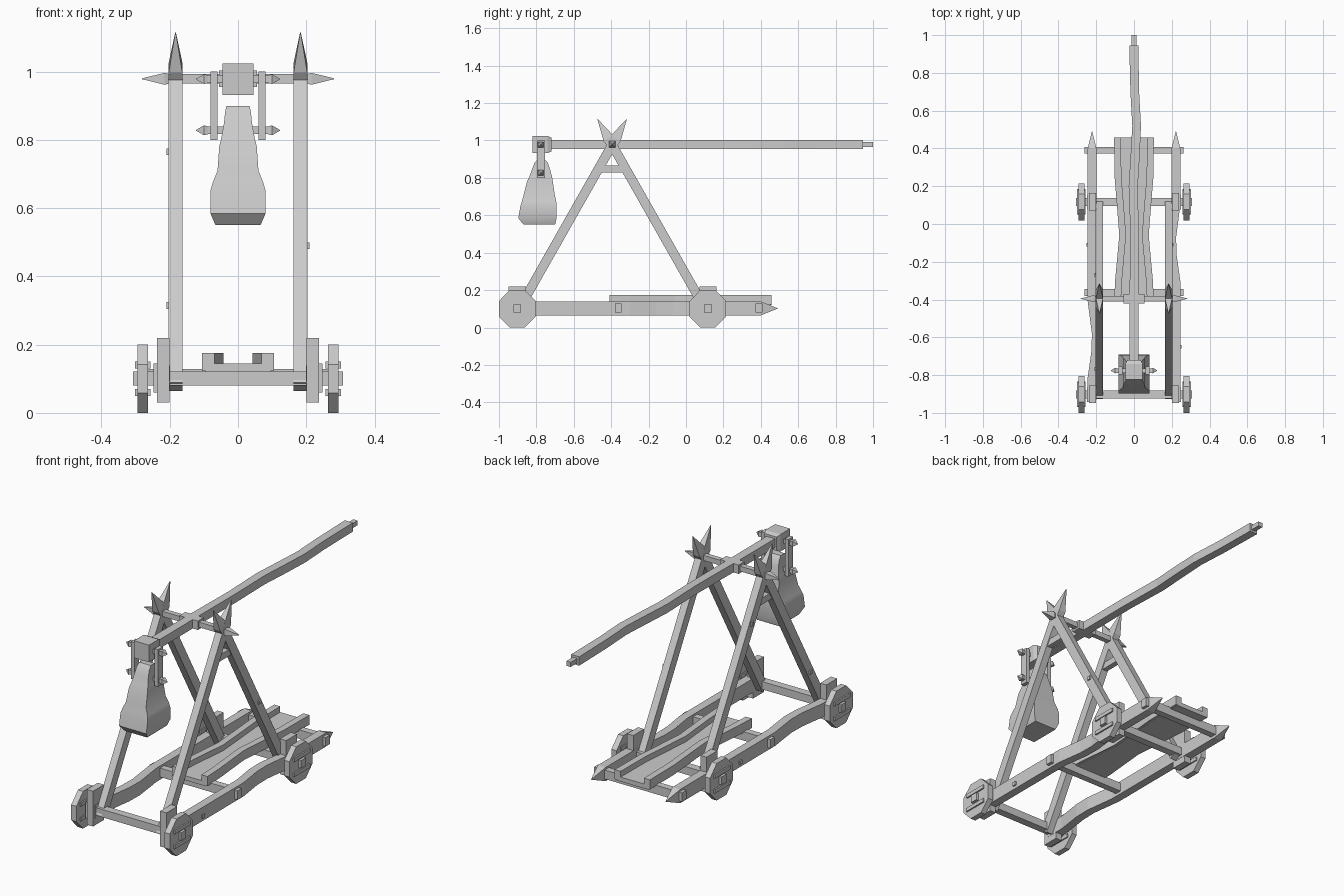
import bpy, bmesh, math
from mathutils import Vector

if "Cube" in bpy.data.objects:
    bpy.data.objects.remove(bpy.data.objects["Cube"])

X, Y, Z = Vector((1, 0, 0)), Vector((0, 1, 0)), Vector((0, 0, 1))


def loft(name, rings):
    """Closed skin through rings of points, capped at both ends."""
    bm = bmesh.new()
    vs = [[bm.verts.new(p) for p in r] for r in rings]
    n = len(vs[0])
    for a, b in zip(vs, vs[1:]):
        for i in range(n):
            j = (i + 1) % n
            bm.faces.new((a[i], a[j], b[j], b[i]))
    bm.faces.new(vs[0][::-1])
    bm.faces.new(vs[-1])
    bmesh.ops.recalc_face_normals(bm, faces=bm.faces)
    me = bpy.data.meshes.new(name)
    bm.to_mesh(me)
    bm.free()
    ob = bpy.data.objects.new(name, me)
    bpy.context.collection.objects.link(ob)
    return ob


def bar(name, stations, u, v):
    """Rectangular timber: stations are (centre, half width on u, half width on v)."""
    return loft(name, [[Vector(c) + u * a * s + v * b * t
                        for s, t in ((-1, -1), (1, -1), (1, 1), (-1, 1))]
                       for c, a, b in stations])


def box(name, x0, x1, y0, y1, z0, z1):
    c = ((x0 + x1) / 2, (y0 + y1) / 2)
    h = (abs(x1 - x0) / 2, abs(y1 - y0) / 2)
    return bar(name, [((*c, z0), *h), ((*c, z1), *h)], X, Y)


def spiked_pin(name, y, z, half, shoulder, r):
    xs = ((-half, .001), (-shoulder, r * 1.25), (-shoulder + .012, r),
          (shoulder - .012, r), (shoulder, r * 1.25), (half, .001))
    bar(name, [((x, y, z), w, w) for x, w in xs], Y, Z)


PIVOT = Vector((0, -.395, .977))
AXLES = (-.902, .117)

# wheels, axles and their brackets
for y in AXLES:
    box("axle", -.308, .308, y - .021, y + .021, .08, .122)
    for s in (-1, 1):
        k = 1 / math.cos(math.pi / 8)
        ring = [(.098 * k * math.cos((i + .5) * math.pi / 4),
                 .1 * k * math.sin((i + .5) * math.pi / 4)) for i in range(8)]
        loft("wheel", [[(s * x, y + a, .1 + b) for a, b in ring] for x in (.263, .294)])
        for z in (.06, .14):
            box("wheel_batten", s * .256, s * .302, y - .067, y + .067, z - .01, z + .01)
        box("axle_bracket", s * .2, s * .237, y - .046, y + .046, .03, .22)
        box("axle_spacer", s * .237, s * .248, y - .04, y + .04, .06, .145)

# side rails with a bend and pointed rear ends
for s, bend in ((1, -.1), (-1, -.61)):
    st = [(-.93, 0), (bend - .2, 0), (bend - .06, .02), (bend + .03, .022),
          (bend + .2, 0), (.4, 0)]
    stations = [((s * (.222 - d), y, .102), .023, .037) for y, d in st]
    stations.append(((s * .222, .49, .102), .001, .001))
    bar("side_rail", stations, X, Z)

# cross beams with through tenons
for y in (-.362, .39):
    box("cross_beam", -.262, .262, y - .018, y + .018, .08, .128)

# trough: floor and two bent side walls
trough = [(-.41, .105), (-.3, .1), (-.06, .078), (.12, .092), (.25, .103), (.458, .105)]
bar("trough_floor", [((0, y, .132), w - .01, .012) for y, w in trough], X, Z)
for s in (-1, 1):
    bar("trough_wall", [((s * (w - .018), y, .149), .018, .026) for y, w in trough], X, Z)

# crossed A-frame legs with sharpened tops, tie blocks
for s in (-1, 1):
    top = PIVOT + X * s * .183
    for d in (-1, 1):
        up = Vector((0, d * .567, 1)).normalized()
        side = X.cross(up)
        bar("frame_leg", [(top - up * 1.035, .02, .025), (top, .02, .025),
                          (top + up * .04, .02, .03),
                          (top + up * .158, .001, .001)], X, side)
    bar("frame_tie", [((s * .183, -.395, .83), .015, .066),
                      ((s * .183, -.395, .865), .015, .045)], X, Y)

# pegs on legs and rails
for x, y, z in ((.204, -.11, .49), (-.204, -.27, .765), (-.204, -.768, .315),
                (.246, -.65, .092), (-.246, -.11, .092)):
    box("peg", x - .006, x + .006, y - .01, y + .01, z - .01, z + .01)

# pivot shaft and collar
spiked_pin("pivot_shaft", PIVOT.y, .979, .282, .215, .014)
box("pivot_collar", -.055, .055, -.42, -.37, .955, 1.003)

# throwing arm
arm = [(-.76, 0, .025), (-.4, 0, .024), (-.05, .003, .022), (.2, -.004, .024),
       (.36, .006, .024), (.52, .014, .023), (.7, .004, .023), (.945, -.001, .024)]
bar("throwing_arm", [((x, y, .979), w, .024) for y, x, w in arm], X, Z)
box("arm_tip", -.013, .013, .93, 1.0, .966, .991)
bar("arm_head", [((0, -.822, .978), .045, .046), ((0, -.74, .978), .045, .046),
                 ((0, -.72, .978), .036, .037)], X, Z)

# counterweight hanger
for s in (-1, 1):
    box("hanger_strap", s * .06, s * .081, -.797, -.755, .80, 1.0)
for z in (.978, .828):
    spiked_pin("hanger_pin", -.776, z, .123, .1, .0115)

# counterweight sack: (z, half width, front y, back y)
sack = [(.55, .066, -.868, -.7), (.585, .081, -.897, -.692), (.65, .081, -.885, -.692),
        (.675, .074, -.877, -.694), (.71, .06, -.868, -.702), (.78, .055, -.85, -.712),
        (.805, .049, -.838, -.716), (.85, .041, -.822, -.728), (.88, .038, -.81, -.738),
        (.9, .034, -.792, -.758)]
weight = bar("counterweight", [((0, (f + b) / 2, z), w, (b - f) / 2)
                               for z, w, f, b in sack], X, Y)
bpy.context.view_layer.objects.active = weight
weight.select_set(True)
bpy.ops.object.shade_smooth_by_angle(angle=math.radians(30))
